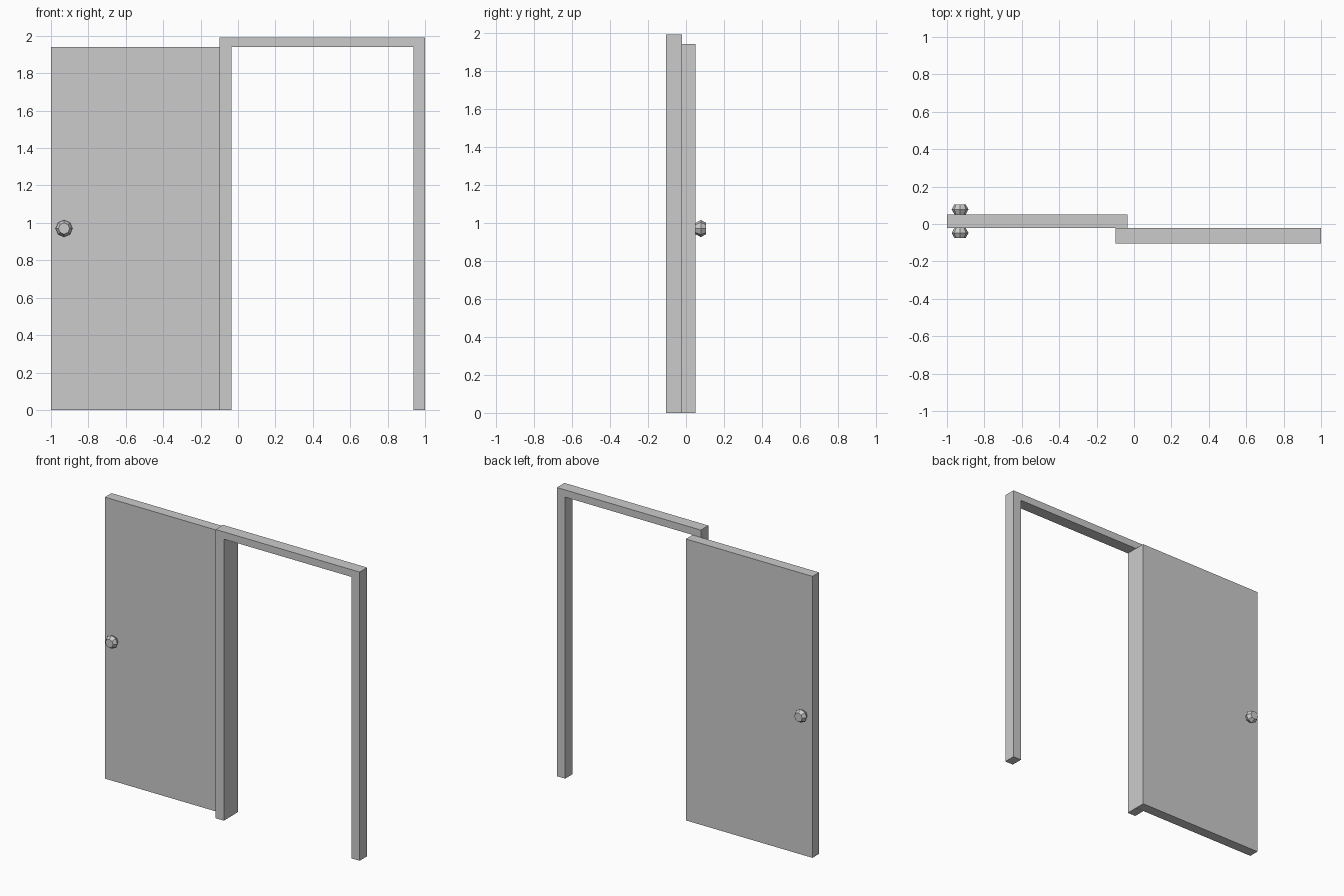
import bpy, bmesh, math

if "Cube" in bpy.data.objects:
    bpy.data.objects.remove(bpy.data.objects["Cube"])


def extrude_profile(name, points, y0, y1):
    """Extrude a closed XZ outline from y0 to y1."""
    bm = bmesh.new()
    face = bm.faces.new([bm.verts.new((x, y0, z)) for x, z in points])
    new = bmesh.ops.extrude_face_region(bm, geom=[face])["geom"]
    bmesh.ops.translate(bm, vec=(0, y1 - y0, 0),
                        verts=[v for v in new if isinstance(v, bmesh.types.BMVert)])
    return finish(name, bm)


def lathe_y(name, centre, profile, sides):
    """Stack rings of (y, radius) along the y axis and cap both ends."""
    bm = bmesh.new()
    cx, cz = centre
    rings = [[bm.verts.new((cx + r * math.cos(2 * math.pi * i / sides), y,
                            cz + r * math.sin(2 * math.pi * i / sides)))
              for i in range(sides)] for y, r in profile]
    for a, b in zip(rings, rings[1:]):
        for i in range(sides):
            j = (i + 1) % sides
            bm.faces.new((a[i], a[j], b[j], b[i]))
    bm.faces.new(rings[0])
    bm.faces.new(rings[-1])
    return finish(name, bm)


def finish(name, bm):
    bmesh.ops.recalc_face_normals(bm, faces=bm.faces)
    mesh = bpy.data.meshes.new(name)
    bm.to_mesh(mesh)
    bm.free()
    obj = bpy.data.objects.new(name, mesh)
    bpy.context.collection.objects.link(obj)
    return obj


INNER, FRONT, BACK, HEAD = -0.035, -0.021, 0.051, 1.94

# Door frame: one upside-down U outline
extrude_profile("door_frame",
                [(-0.098, 0), (INNER, 0), (INNER, HEAD), (0.937, HEAD),
                 (0.937, 0), (1, 0), (1, 1.99), (-0.098, 1.99)],
                -0.104, -0.022)

# Sliding door panel behind the frame
extrude_profile("door_panel",
                [(-1, 0), (INNER, 0), (INNER, HEAD), (-1, HEAD)], FRONT, BACK)

# Faceted knobs on both faces of the panel
for name, y, side in (("front_knob", FRONT, -1), ("back_knob", BACK, 1)):
    lathe_y(name, (-0.93, 0.97),
            [(y, 0.03), (y + side * 0.027, 0.045), (y + side * 0.054, 0.03)], 8)
